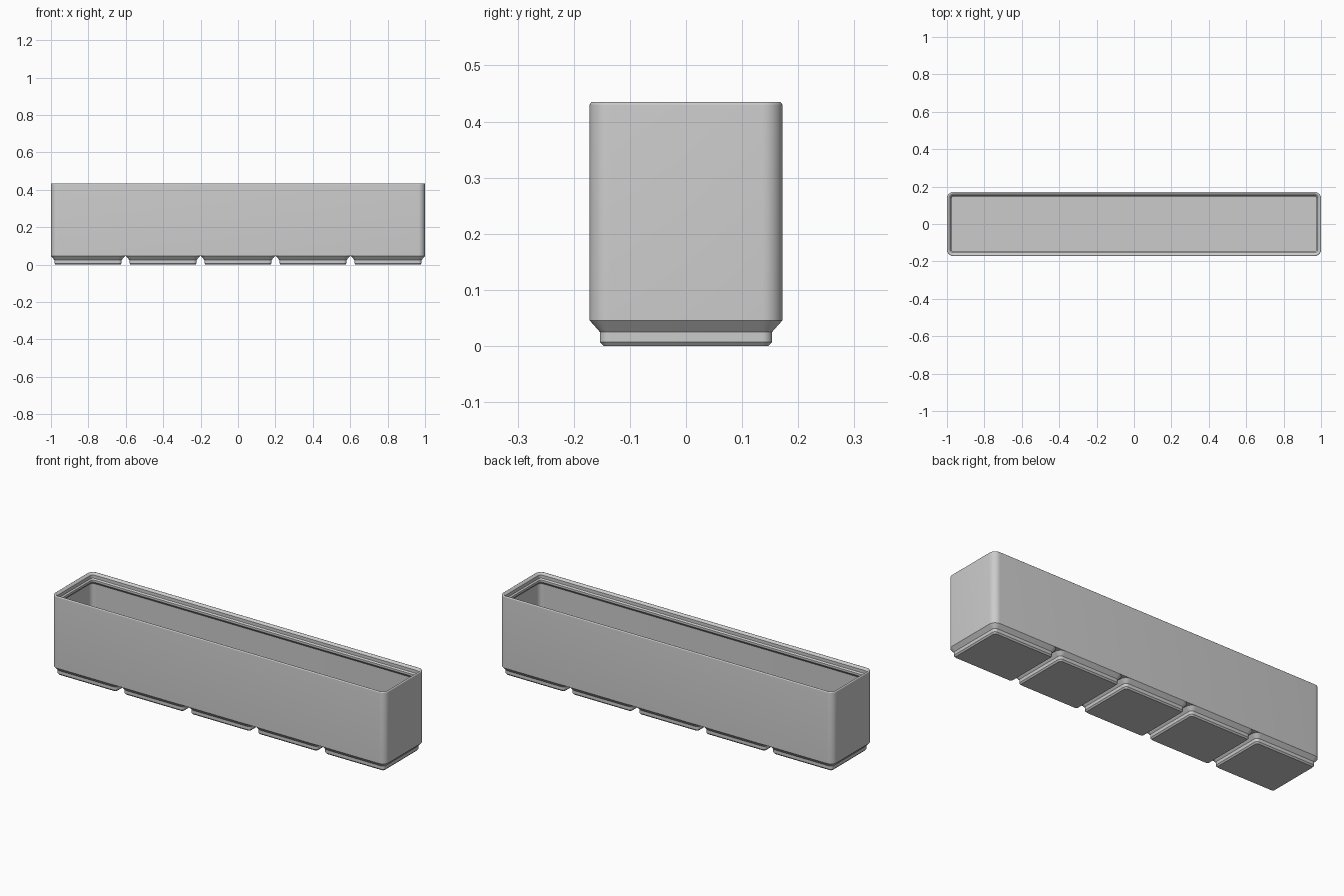
import bpy, bmesh, math

if "Cube" in bpy.data.objects:
    bpy.data.objects.remove(bpy.data.objects["Cube"])

MM = 2 / 209.5          # sizes below are in millimetres
LENGTH, DEPTH = 209.5, 36.0
CELL, PITCH, COUNT = 41.5, 42.0, 5
RADIUS = 3.75
FOOT_TOP = 4.8

grey = bpy.data.materials.new("plain grey")
grey.diffuse_color = (0.6, 0.6, 0.6, 1)
grey.use_nodes = True
grey.node_tree.nodes["Principled BSDF"].inputs["Base Color"].default_value = grey.diffuse_color


def rounded_ring(bm, width, depth, inset, z, cx=0, steps=8):
    """Rounded rectangle, shrunk by inset, at height z."""
    r = max(RADIUS - inset, 0.8)
    hx, hy = width / 2 - inset - r, depth / 2 - inset - r
    ring = []
    for i, (sx, sy) in enumerate(((1, 1), (-1, 1), (-1, -1), (1, -1))):
        for k in range(steps + 1):
            a = math.pi / 2 * (i + k / steps)
            x = cx + sx * hx + r * math.cos(a)
            y = sy * hy + r * math.sin(a)
            ring.append(bm.verts.new((x * MM, y * MM, z * MM)))
    return ring


def loft(name, width, depth, profile, cx=0):
    """Sweep an (inset, z) profile round a rounded rectangle and cap both ends."""
    bm = bmesh.new()
    rings = [rounded_ring(bm, width, depth, i, z, cx) for i, z in profile]
    for a, b in zip(rings, rings[1:]):
        n = len(a)
        for k in range(n):
            bm.faces.new((a[k], a[(k + 1) % n], b[(k + 1) % n], b[k]))
    bm.faces.new(rings[0][::-1])
    bm.faces.new(rings[-1])
    bmesh.ops.recalc_face_normals(bm, faces=bm.faces)
    mesh = bpy.data.meshes.new(name)
    bm.to_mesh(mesh)
    bm.free()
    mesh.materials.append(grey)
    mesh.shade_smooth()
    mesh.set_sharp_from_angle(angle=math.radians(30))
    obj = bpy.data.objects.new(name, mesh)
    bpy.context.collection.objects.link(obj)
    return obj


# Open box: outer wall, rounded rim, stepped lip, thin inner wall, floor
rim_r, rim_z = 0.6, 44.95
rim = [(rim_r - rim_r * math.cos(a), rim_z + rim_r * math.sin(a))
       for a in (math.radians(d) for d in range(0, 136, 15))]
lip = [(1.9, 44.5), (1.9, 42.7), (2.6, 42.0), (2.6, 40.8), (0.95, 39.15)]
loft("bin_body", LENGTH, DEPTH, [(0, FOOT_TOP)] + rim + lip + [(0.95, 7.0)])

# Row of stepped feet
foot = [(2.6, 0), (1.9, 0.8), (1.9, 2.65), (0, FOOT_TOP)]
for i in range(COUNT):
    loft(f"foot_{i + 1}", CELL, DEPTH, foot, (i - (COUNT - 1) / 2) * PITCH)
